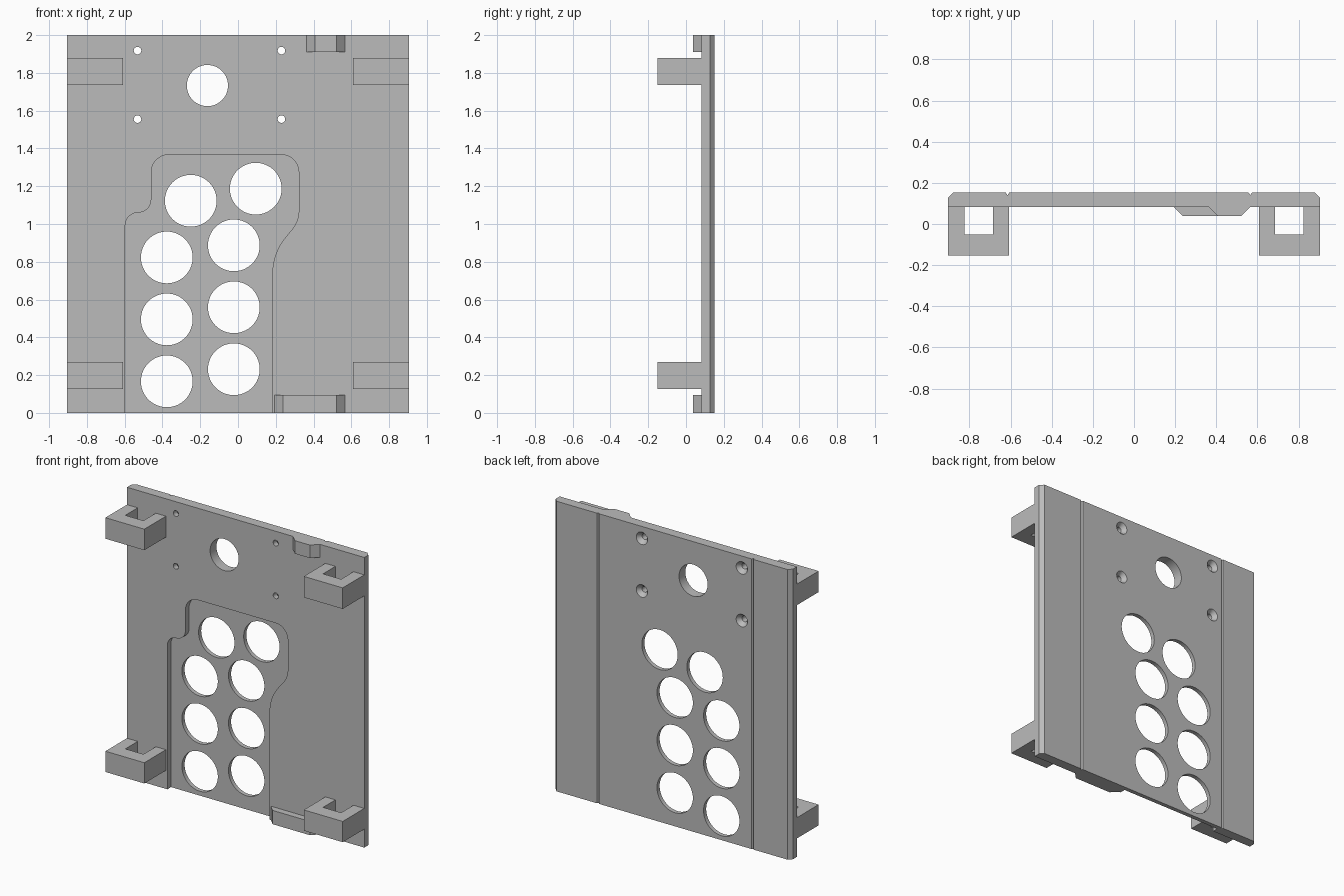
import bpy, bmesh, math
from mathutils import Vector

cube = bpy.data.objects.get("Cube")
if cube:
    bpy.data.objects.remove(cube, do_unlink=True)

grey = bpy.data.materials.new("plain grey")
grey.use_nodes = True
COLOUR = (0.5, 0.5, 0.5, 1)
grey.diffuse_color = COLOUR
grey.node_tree.nodes["Principled BSDF"].inputs["Base Color"].default_value = COLOUR

W, FRONT, BACK, H = 0.905, 0.083, 0.152, 2.0


def finish(name, bm):
    bmesh.ops.recalc_face_normals(bm, faces=bm.faces[:])
    mesh = bpy.data.meshes.new(name)
    bm.to_mesh(mesh)
    bm.free()
    mesh.materials.append(grey)
    obj = bpy.data.objects.new(name, mesh)
    bpy.context.collection.objects.link(obj)
    return obj


def extrude(name, points, vector):
    """Prism from a closed outline."""
    bm = bmesh.new()
    face = bm.faces.new([bm.verts.new(p) for p in points])
    new = bmesh.ops.extrude_face_region(bm, geom=[face], use_keep_orig=True)["geom"]
    moved = [g for g in new if isinstance(g, bmesh.types.BMVert)]
    bmesh.ops.translate(bm, verts=moved, vec=vector)
    return finish(name, bm)


def upright(name, outline, z0, z1):
    return extrude(name, [(x, y, z0) for x, y in outline], (0, 0, z1 - z0))


def rounded(corners, steps=10):
    """Outline with each corner (x, z, radius) filleted."""
    out = []
    for i, (x, z, r) in enumerate(corners):
        p = Vector((x, z))
        if r == 0:
            out.append(p)
            continue
        a = (Vector(corners[i - 1][:2]) - p).normalized()
        b = (Vector(corners[(i + 1) % len(corners)][:2]) - p).normalized()
        half = a.angle(b) / 2
        centre = p + (a + b).normalized() * r / math.sin(half)
        start = p + a * r / math.tan(half) - centre
        end = p + b * r / math.tan(half) - centre
        sweep = math.pi - 2 * half
        for k in range(steps + 1):
            t = k / steps
            v = (start * math.sin((1 - t) * sweep) + end * math.sin(t * sweep)) / math.sin(sweep)
            out.append(centre + v)
    return out


def turned(bm, x, z, profile, n):
    """Closed round solid along y from (radius, y) rings."""
    rings = []
    for r, y in profile:
        rings.append([bm.verts.new((x + r * math.cos(math.tau * k / n), y,
                                    z + r * math.sin(math.tau * k / n))) for k in range(n)])
    for a, b in zip(rings, rings[1:]):
        for k in range(n):
            j = (k + 1) % n
            bm.faces.new((a[k], a[j], b[j], b[k]))
    bm.faces.new(rings[0])
    bm.faces.new(rings[-1])


def cut(target, cutter):
    cutter.hide_render = True
    mod = target.modifiers.new("cut", "BOOLEAN")
    mod.operation = "DIFFERENCE"
    mod.solver = "EXACT"
    mod.object = cutter
    bpy.context.view_layer.objects.active = target
    bpy.ops.object.modifier_apply(modifier=mod.name)
    bpy.data.objects.remove(cutter, do_unlink=True)


# Back plate with chamfered sides and two fine score lines on the back
C, G = 0.025, 0.008
outline = [(-W, FRONT), (W, FRONT), (W, BACK - C), (W - C, BACK)]
for gx in (0.565, -0.615):
    outline += [(gx + G, BACK), (gx, BACK - 0.012), (gx - G, BACK)]
outline += [(-W + C, BACK), (-W, BACK - C)]
plate = upright("back_plate", outline, 0, H)

# Shallow pocket in the front, open at the bottom edge
pocket = rounded([(-0.597, -0.05, 0), (-0.597, 1.06, 0.067), (-0.459, 1.06, 0.07),
                  (-0.459, 1.367, 0.093), (0.322, 1.367, 0.093),
                  (0.322, 1.015, 0.16), (0.182, 0.845, 0.3), (0.182, -0.05, 0)])
cut(plate, extrude("pocket_cutter", [(x, FRONT - 0.05, z) for x, z in pocket], (0, 0.09, 0)))

# Round button openings and the larger upper opening
bm = bmesh.new()
through = (FRONT - 0.1, BACK + 0.1)
buttons = [(-0.25, 1.123), (0.094, 1.187)]
for row in range(3):
    buttons += [(-0.377, 0.167 + row * 0.328), (-0.022, 0.231 + row * 0.328)]
for x, z in buttons:
    turned(bm, x, z, [(0.137, y) for y in through], 64)
turned(bm, -0.162, 1.733, [(0.109, y) for y in through], 64)

# Screw holes countersunk from the back
for x in (-0.532, 0.23):
    for z in (1.555, 1.918):
        turned(bm, x, z, [(0.02, FRONT - 0.1), (0.02, BACK - 0.03),
                          (0.043, BACK), (0.051, BACK + 0.01)], 32)
cut(plate, finish("hole_cutter", bm))

# Four U-shaped brackets on the front
for side, s in (("left", 1), ("right", -1)):
    u_shape = [(0.608, FRONT), (0.608, -BACK), (W, -BACK), (W, FRONT),
               (0.823, FRONT), (0.823, -0.052), (0.685, -0.052), (0.685, FRONT)]
    for level, z0, z1 in (("lower", 0.127, 0.27), ("upper", 1.735, 1.88)):
        upright(f"{level}_{side}_bracket", [(s * x, y) for x, y in u_shape], z0, z1)

# Sloped tabs at the top and bottom edges
for name, x0, z0, z1 in (("bottom_tab", 0.192, 0, 0.095), ("top_tab", 0.362, 1.91, H)):
    upright(name, [(x0, FRONT), (x0 + 0.045, 0.038), (0.521, 0.038), (0.566, FRONT)], z0, z1)

# Smooth the hole walls, keep the edges crisp
bpy.ops.object.select_all(action="DESELECT")
plate.select_set(True)
bpy.context.view_layer.objects.active = plate
bpy.ops.object.shade_smooth_by_angle(angle=math.radians(30))
